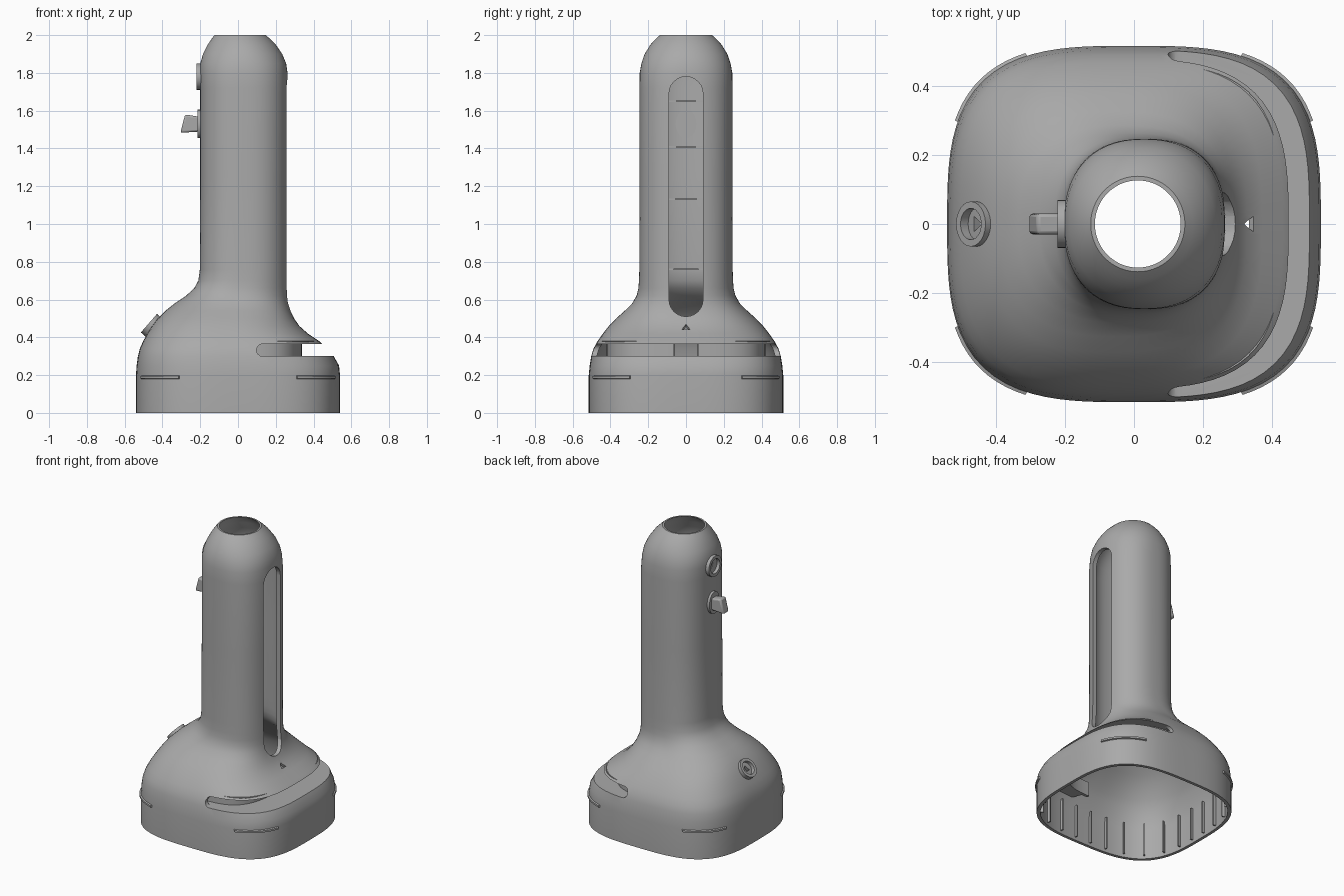
import bpy, bmesh, math
from mathutils import Vector

if "Cube" in bpy.data.objects:
    bpy.data.objects.remove(bpy.data.objects["Cube"], do_unlink=True)

grey = bpy.data.materials.new("plain grey")
grey.use_nodes = True
colour = (0.4, 0.4, 0.4, 1)
grey.diffuse_color = colour
grey.node_tree.nodes["Principled BSDF"].inputs["Base Color"].default_value = colour


def finish(name, bm):
    bmesh.ops.recalc_face_normals(bm, faces=bm.faces)
    mesh = bpy.data.meshes.new(name)
    bm.to_mesh(mesh)
    bm.free()
    mesh.materials.append(grey)
    obj = bpy.data.objects.new(name, mesh)
    bpy.context.collection.objects.link(obj)
    return obj


def smooth(obj, angle=35):
    bpy.ops.object.select_all(action='DESELECT')
    obj.select_set(True)
    bpy.context.view_layer.objects.active = obj
    bpy.ops.object.shade_smooth_by_angle(angle=math.radians(angle))


def oval(angle, left, right, half, n, z):
    """Point on a rounded-square outline."""
    c, s = math.cos(angle), math.sin(angle)
    r = (abs(c) ** n + abs(s) ** n) ** (-1 / n)
    return Vector(((left + right) / 2 + (right - left) / 2 * r * c, half * r * s, z))


def sweep(name, section, start, end, steps, closed=False):
    """Carry a closed section of outline rows around an arc."""
    bm = bmesh.new()
    count = steps if closed else steps + 1
    loops = [[bm.verts.new(oval(start + (end - start) * i / steps, *row)) for row in section]
             for i in range(count)]
    m = len(section)
    for i in range(steps):
        a, b = loops[i], loops[(i + 1) % count]
        for j in range(m):
            k = (j + 1) % m
            bm.faces.new((a[j], a[k], b[k], b[j]))
    if not closed:
        bm.faces.new(loops[0])
        bm.faces.new(loops[-1])
    return finish(name, bm)


def prism(name, points, direction):
    """Extrude a flat outline."""
    bm = bmesh.new()
    face = bm.faces.new([bm.verts.new(p) for p in points])
    out = bmesh.ops.extrude_face_region(bm, geom=[face])
    bmesh.ops.translate(bm, vec=direction,
                        verts=[v for v in out["geom"] if isinstance(v, bmesh.types.BMVert)])
    return finish(name, bm)


def box(name, centre, size, turn=0):
    bm = bmesh.new()
    bmesh.ops.create_cube(bm, size=1)
    bmesh.ops.scale(bm, vec=size, verts=bm.verts)
    obj = finish(name, bm)
    obj.location = centre
    obj.rotation_euler.z = turn
    return obj


def disc(name, centre, normal, rx, ry, depth, sides=24):
    bm = bmesh.new()
    bmesh.ops.create_cone(bm, cap_ends=True, segments=sides, radius1=1, radius2=1, depth=1)
    bmesh.ops.scale(bm, vec=(rx, ry, depth), verts=bm.verts)
    obj = finish(name, bm)
    obj.location = centre
    obj.rotation_euler = Vector(normal).to_track_quat('Z', 'Y').to_euler()
    return obj


def cut(obj, cutter):
    bpy.context.view_layer.update()
    mod = obj.modifiers.new("cut", 'BOOLEAN')
    mod.operation = 'DIFFERENCE'
    mod.solver = 'EXACT'
    mod.object = cutter
    bpy.context.view_layer.objects.active = obj
    bpy.ops.object.modifier_apply(modifier=mod.name)
    bpy.data.objects.remove(cutter, do_unlink=True)


# Hollow body: height, left, right, half depth, squareness
rows = [
    (0, -.54, .54, .515, 3.2), (.2, -.54, .54, .515, 3.2), (.25, -.537, .535, .51, 3.2),
    (.3, -.53, .507, .502, 3.2), (.34, -.52, .475, .49, 3.1), (.38, -.502, .43, .468, 3),
    (.42, -.48, .37, .44, 2.9), (.46, -.455, .325, .408, 2.8), (.5, -.425, .297, .37, 2.7),
    (.54, -.385, .28, .325, 2.6), (.58, -.335, .271, .285, 2.5), (.62, -.275, .268, .262, 2.4),
    (.66, -.232, .267, .252, 2.4), (.7, -.21, .266, .249, 2.4), (.76, -.202, .265, .247, 2.4),
    (1.25, -.2, .265, .246, 2.4), (1.72, -.2, .265, .246, 2.4), (1.8, -.203, .262, .245, 2.3),
    (1.85, -.2, .255, .236, 2.2), (1.9, -.185, .234, .219, 2.1), (1.95, -.16, .2, .188, 2),
    (1.98, -.14, .17, .16, 2), (2, -.125, .147, .138, 2)]
outer = [(l, r, h, n, z) for z, l, r, h, n in rows]
inner = [(l + t, r - t, h - t, n, z) for z, l, r, h, n in rows
         for t in [.02 if z < .3 else .012 if z > 1.96 else .028]]
body = sweep("body_shell", outer + inner[::-1], 0, math.tau, 96, closed=True)

# Long rounded window in the neck
window = []
for top, centre in ((True, 1.69), (False, .60)):
    for i in range(13):
        a = math.pi * i / 12 + (0 if top else math.pi)
        window.append((.1, .09 * math.cos(a), centre + .09 * math.sin(a)))
cut(body, prism("window_cutter", window, (.5, 0, 0)))

# Wraparound slot in the base, with a rounded end
slot = [(.7, -.7, .3), (.7, -.7, .365)]
for i in range(9):
    a = math.pi / 2 + math.pi * i / 8
    slot.append((.13 + .032 * math.cos(a), -.7, .3325 + .0325 * math.sin(a)))
cut(body, prism("slot_cutter", slot, (0, 1.4, 0)))

# Triangular marks through the wall
cut(body, disc("base_mark_cutter", (-.455, 0, .46), (-.75, 0, .65), .026, .026, .15, 3))
cut(body, disc("side_mark_cutter", (.335, 0, .45), (.7, 0, .7), .026, .026, .12, 3))
smooth(body)

# Recess behind the slot: floor, roof and an inner wall with a gap
half_pi = math.pi / 2


def flange(name, z0, z1, right, half):
    sec = [(-.34, .34, .42, 3.2, z0), (-right, right, half, 3.2, z0),
           (-right, right, half, 3.2, z1), (-.34, .34, .42, 3.2, z1)]
    return sweep(name, sec, -half_pi * .87, half_pi * .87, 40)


smooth(flange("recess_floor", .283, .3, .5, .495))
smooth(flange("recess_roof", .365, .38, .425, .46))
wall = [(-.32, .32, .4, 3.2, .283), (-.34, .34, .42, 3.2, .283),
        (-.34, .34, .42, 3.2, .38), (-.32, .32, .4, 3.2, .38)]
for side, name in ((1, "left"), (-1, "right")):
    smooth(sweep("recess_wall_" + name, wall, side * .15, side * half_pi * .95, 24))

# Snap ridges on the four corners
ridge = [(-w, w, w - .025, 3.2, z) for w, z in ((.53, .175), (.548, .182), (.548, .194), (.53, .202))]
for k in range(4):
    mid = math.pi / 4 + k * half_pi
    smooth(sweep("corner_ridge_%d" % (k + 1), ridge, mid - .24, mid + .24, 10))

# Ribs on the inside of the skirt
for k in range(28):
    a = math.tau * (k + .5) / 28
    p = oval(a, -.514, .514, .489, 3.2, .13)
    d = oval(a + .01, -.514, .514, .489, 3.2, .13) - p
    box("skirt_rib_%d" % (k + 1), p, (.008, .026, .22), math.atan2(d.y, d.x))

# Thin bars across the back of the neck interior
for k, z in enumerate((.76, 1.13, 1.41, 1.65)):
    box("neck_bar_%d" % (k + 1), (-.168, 0, z), (.014, .2, .008))

# Ring bosses
for name, centre, normal, radius in (("neck_ring", (-.203, 0, 1.78), (-1, 0, 0), .07),
                                     ("base_ring", (-.458, 0, .463), (-.75, 0, .65), .065)):
    ring = disc(name, centre, normal, radius, radius, .036)
    cut(ring, disc("ring_cutter", centre, normal, radius * .7, radius * .7, .1))
    smooth(ring)
disc("neck_mark", (-.201, 0, 1.78), (-1, 0, 0), .025, .025, .009, 3)

# Hook with its oval mount
smooth(disc("hook_mount", (-.19, 0, 1.53), (-1, 0, 0), .055, .075, .05))
hook = prism("hook", [(-.19, -.03, 1.49), (-.305, -.03, 1.483), (-.28, -.03, 1.58), (-.19, -.03, 1.565)],
             (0, .06, 0))
bevel = hook.modifiers.new("soft edges", 'BEVEL')
bevel.width = .01
bevel.segments = 2
smooth(hook)
